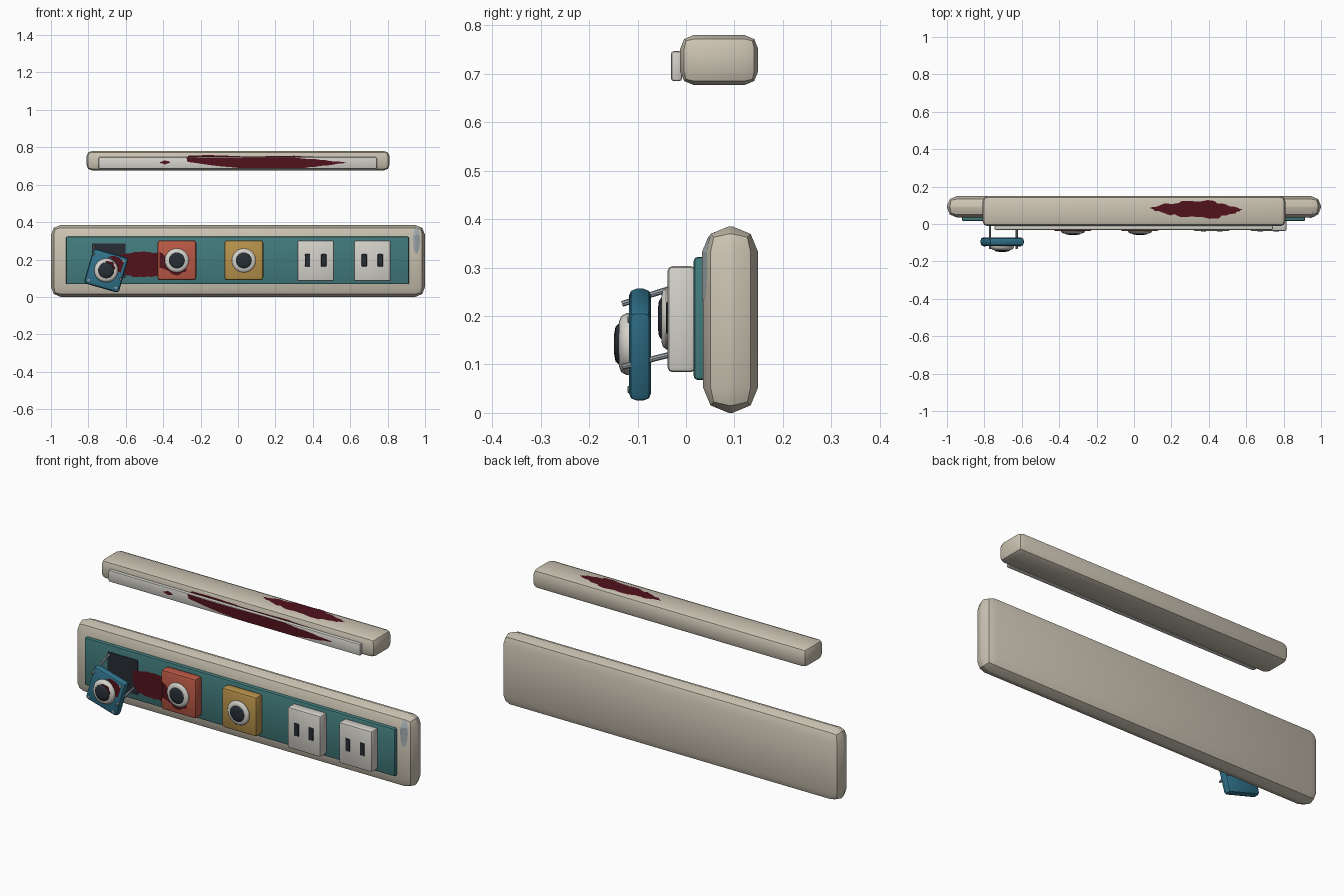
import bpy, bmesh, math, random
from mathutils import Vector, Matrix

if "Cube" in bpy.data.objects:
    bpy.data.objects.remove(bpy.data.objects["Cube"])

random.seed(4)


def material(name, rgb):
    m = bpy.data.materials.new(name)
    m.diffuse_color = (*rgb, 1)
    m.use_nodes = True
    m.node_tree.nodes["Principled BSDF"].inputs["Base Color"].default_value = m.diffuse_color
    return m


BEIGE = material("beige", (0.60, 0.55, 0.45))
WHITE = material("white", (0.66, 0.64, 0.59))
TEAL = material("teal", (0.055, 0.20, 0.205))
RED = material("orange_red", (0.50, 0.10, 0.06))
YELLOW = material("ochre", (0.48, 0.29, 0.07))
BLUE = material("blue", (0.03, 0.17, 0.26))
DARK = material("dark", (0.02, 0.027, 0.035))
METAL = material("metal", (0.32, 0.36, 0.40))
STAIN = material("dried_stain", (0.085, 0.006, 0.012))
SCUFF = material("scuff", (0.36, 0.41, 0.43))


def finish(bm, name, mat, smooth=True):
    me = bpy.data.meshes.new(name)
    bmesh.ops.recalc_face_normals(bm, faces=bm.faces)
    bm.to_mesh(me)
    bm.free()
    ob = bpy.data.objects.new(name, me)
    bpy.context.collection.objects.link(ob)
    me.materials.append(mat)
    if smooth:
        bpy.ops.object.select_all(action='DESELECT')
        ob.select_set(True)
        bpy.context.view_layer.objects.active = ob
        bpy.ops.object.shade_smooth_by_angle(angle=math.radians(40))
    return ob


def place(bm, spin, centre):
    bm.transform(Matrix.Translation(centre) @ Matrix.Rotation(spin, 4, 'Y'))


def box(name, x, y, z, mat, bevel=0.0, seg=2, spin=0):
    """Rounded box from (min, max) ranges, optionally spun about Y."""
    bm = bmesh.new()
    bmesh.ops.create_cube(bm, size=1)
    bm.transform(Matrix.Diagonal((x[1]-x[0], y[1]-y[0], z[1]-z[0], 1)))
    if bevel:
        bmesh.ops.bevel(bm, geom=bm.edges[:], offset=bevel, segments=seg,
                        profile=0.5, affect='EDGES')
    place(bm, spin, Vector((sum(x)/2, sum(y)/2, sum(z)/2)))
    return finish(bm, name, mat)


def lathe(name, x, y, z, profile, mat, n=24):
    """Profile of (radius, distance towards the front), turned about Y."""
    bm = bmesh.new()
    rings = [[bm.verts.new((x + r*math.cos(2*math.pi*i/n), y - d,
                            z + r*math.sin(2*math.pi*i/n))) for i in range(n)]
             for r, d in profile]
    for a, b in zip(rings, rings[1:]):
        for i in range(n):
            j = (i+1) % n
            bm.faces.new((a[i], a[j], b[j], b[i]))
    bm.faces.new(rings[0])
    bm.faces.new(rings[-1])
    return finish(bm, name, mat)


def rod(name, a, b, r):
    a, b = Vector(a), Vector(b)
    bm = bmesh.new()
    bmesh.ops.create_cone(bm, cap_ends=True, segments=8, radius1=r, radius2=r,
                          depth=(b-a).length)
    bm.transform(Matrix.Translation((a+b)/2) @
                 (b-a).to_track_quat('Z', 'Y').to_matrix().to_4x4())
    return finish(bm, name, METAL)


def stain(name, pts, level, jag=0.004, top=False):
    """Flat splash with a ragged outline, facing front or up."""
    bm = bmesh.new()
    ring = []
    for (u0, v0), (u1, v1) in zip(pts, pts[1:] + pts[:1]):
        for k in range(5):
            t = k/5
            u, v = u0+(u1-u0)*t, v0+(v1-v0)*t
            if k:
                u += random.uniform(-jag, jag)
                v += random.uniform(-jag, jag)
            ring.append((u, v, level) if top else (u, level, v))
    bm.faces.new([bm.verts.new(p) for p in ring])
    bmesh.ops.triangulate(bm, faces=bm.faces[:])
    ob = finish(bm, name, STAIN, False)
    want = Vector((0, 0, 1)) if top else Vector((0, -1, 0))
    if ob.data.polygons[0].normal.dot(want) < 0:
        ob.data.flip_normals()
    return ob


# wall body, coloured face panel and the light bar above
body = box("wall_body", (-1, 1), (0.035, 0.149), (0, 0.385), BEIGE, 0.053)
box("face_panel", (-0.92, 0.915), (0.016, 0.045), (0.068, 0.322), TEAL, 0.008)
box("light_bar", (-0.81, 0.81), (-0.012, 0.149), (0.677, 0.78), BEIGE, 0.028)
box("light_strip", (-0.745, 0.742), (-0.031, -0.008), (0.685, 0.747), WHITE, 0.006)

# button plates: dark button on a pale collar
COLLAR = [(0.064, -0.004), (0.064, 0.004), (0.058, 0.011), (0.047, 0.014)]
BUTTON = [(0.043, 0.0), (0.043, 0.014), (0.036, 0.019), (0.02, 0.021)]


def button(name, x, y, z, s=1.0):
    lathe(name + "_collar", x, y, z, [(r, d*s) for r, d in COLLAR], WHITE)
    lathe(name + "_button", x, y, z, [(r, d*s) for r, d in BUTTON], DARK)


for name, x, mat in (("red", -0.327, RED), ("yellow", 0.031, YELLOW)):
    box(name + "_plate", (x-0.104, x+0.104), (-0.038, 0.02), (0.09, 0.303), mat, 0.014)
    button(name, x, -0.037, 0.195)

# double-slot sockets
for i, x in enumerate((0.415, 0.718)):
    box(f"socket_{i}", (x-0.098, x+0.098), (-0.038, 0.02), (0.084, 0.303), WHITE, 0.01)
    for j, dx in enumerate((-0.043, 0.043)):
        box(f"socket_{i}_slot_{j}", (x+dx-0.014, x+dx+0.014), (-0.041, -0.03),
            (0.163, 0.229), DARK, 0.002, 1)

# loose plate hanging off its dark recess on two rods
box("open_recess", (-0.78, -0.602), (0.013, 0.02), (0.1, 0.285), DARK)
cx, cz, tilt = -0.705, 0.141, math.radians(16)
box("loose_plate", (cx-0.097, cx+0.097), (-0.118, -0.072), (cz-0.097, cz+0.097),
    BLUE, 0.016, spin=tilt)
button("loose", cx, -0.117, 0.142, 1.5)
rod("upper_rod", (-0.77, -0.132, 0.225), (-0.77, 0.016, 0.272), 0.006)
rod("lower_rod", (-0.627, -0.132, 0.095), (-0.627, 0.016, 0.133), 0.006)
for i, (u, v) in enumerate(((-0.075, -0.075), (0.075, 0.075), (0.075, -0.075))):
    sx = cx + u*math.cos(tilt) + v*math.sin(tilt)
    sz = cz - u*math.sin(tilt) + v*math.cos(tilt)
    lathe(f"plate_screw_{i}", sx, -0.117, sz, [(0.007, 0), (0.007, 0.003), (0.004, 0.004)],
          METAL, 8)

# dried stains
stain("light_strip_stain",
      [(-0.275, 0.745), (0.3, 0.745), (0.44, 0.733), (0.58, 0.718), (0.46, 0.702),
       (0.36, 0.69), (0.0, 0.69), (-0.12, 0.702), (-0.27, 0.722)], -0.0325, 0.002)
stain("light_bar_front_stain",
      [(-0.275, 0.745), (-0.26, 0.757), (-0.1, 0.757), (0.05, 0.751), (0.3, 0.755),
       (0.44, 0.748), (0.3, 0.735), (-0.2, 0.735)], -0.0135, 0.001)
stain("stain_drop", [(-0.42, 0.719), (-0.39, 0.731), (-0.36, 0.719), (-0.39, 0.708)],
      -0.0325, 0.002)
stain("light_bar_top_stain",
      [(0.08, 0.085), (0.18, 0.11), (0.27, 0.122), (0.42, 0.125), (0.5, 0.1), (0.58, 0.08),
       (0.53, 0.055), (0.43, 0.03), (0.28, 0.037), (0.17, 0.055)], 0.7815, 0.006, True)
stain("panel_stain",
      [(-0.63, 0.225), (-0.53, 0.24), (-0.43, 0.237), (-0.42, 0.115), (-0.5, 0.105),
       (-0.6, 0.115), (-0.63, 0.16)], 0.0125)
stain("red_plate_stain",
      [(-0.42, 0.24), (-0.395, 0.225), (-0.37, 0.175), (-0.335, 0.15), (-0.285, 0.175),
       (-0.275, 0.135), (-0.33, 0.115), (-0.375, 0.14), (-0.42, 0.155)], -0.0395)
stain("loose_plate_stain",
      [(-0.7, 0.216), (-0.66, 0.22), (-0.61, 0.195), (-0.625, 0.125), (-0.645, 0.135),
       (-0.66, 0.19)], -0.1195)
stain("loose_button_stain",
      [(-0.712, 0.19), (-0.67, 0.187), (-0.655, 0.15), (-0.672, 0.148), (-0.685, 0.172)],
      -0.1395, 0.003)

# worn scuff wrapped over the body's right corner
bm = bmesh.new()
n, m = 6, 14
grid = []
for i in range(m+1):
    z = -1 + 2*i/m
    w = math.sqrt(max(0.02, 1-z*z)) * 0.019
    grid.append([bm.verts.new((0.953 + w*(-1+2*j/n) + random.uniform(-1, 1)*0.001,
                               0.03, 0.302 + 0.07*z)) for j in range(n+1)])
for a, b in zip(grid, grid[1:]):
    for j in range(n):
        bm.faces.new((a[j], a[j+1], b[j+1], b[j]))
scuff = finish(bm, "corner_scuff", SCUFF, False)
wrap = scuff.modifiers.new("wrap", 'SHRINKWRAP')
wrap.target = body
wrap.wrap_method = 'PROJECT'
wrap.use_project_y = True
wrap.use_positive_direction = True
wrap.wrap_mode = 'ABOVE_SURFACE'
wrap.offset = 0.002
